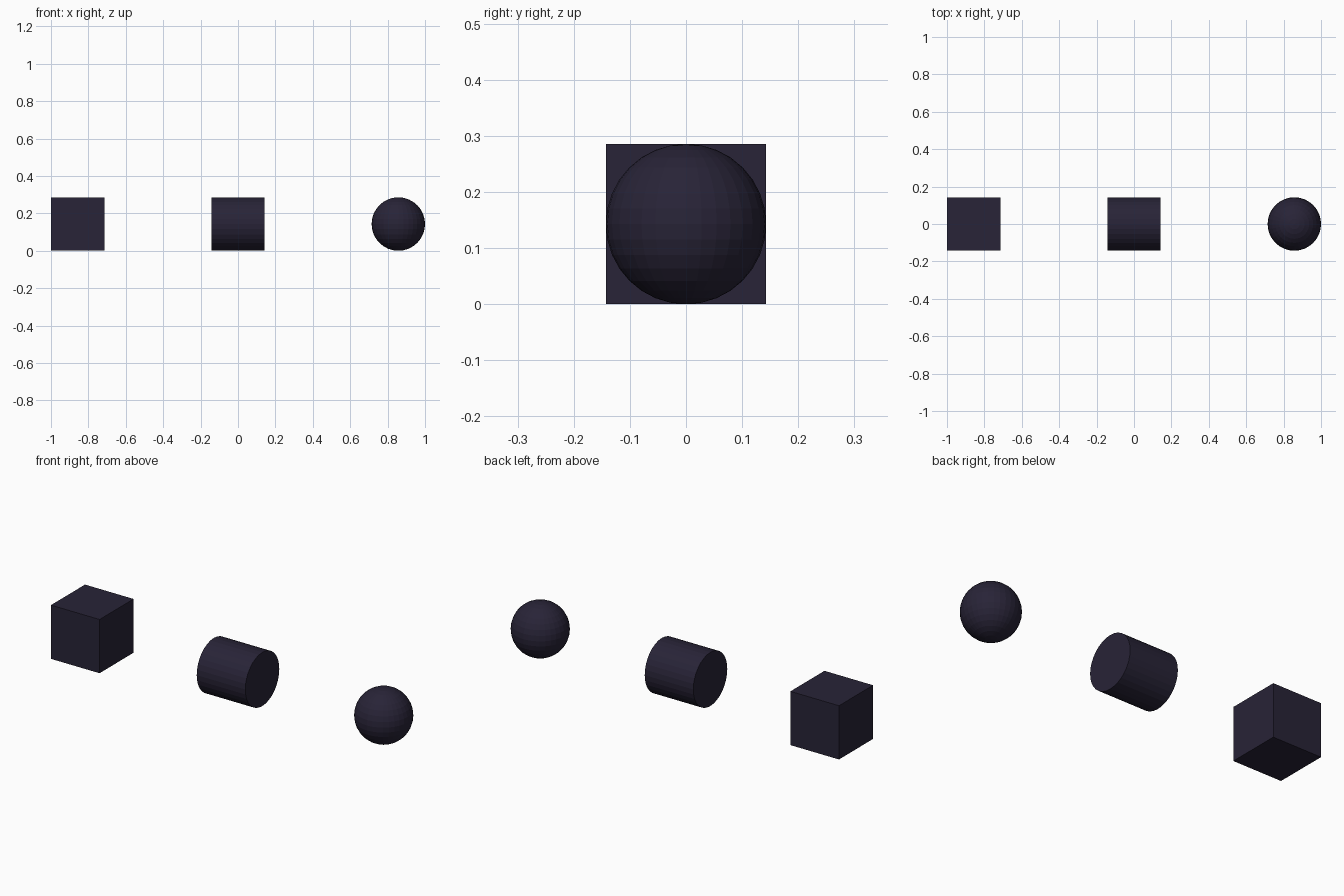
import bpy
from math import pi

if "Cube" in bpy.data.objects:
    bpy.data.objects.remove(bpy.data.objects["Cube"])

SIZE = 2 / 7          # width of every solid
R = SIZE / 2
OFFSET = 1 - R        # distance of the outer solids from the centre

# Dark violet shared by all parts
dark = bpy.data.materials.new("dark_violet")
dark.diffuse_color = (0.021, 0.017, 0.038, 1)
dark.use_nodes = True
dark.node_tree.nodes["Principled BSDF"].inputs["Base Color"].default_value = dark.diffuse_color


def finish(name):
    obj = bpy.context.object
    obj.name = name
    obj.data.materials.append(dark)


# Cube on the left
bpy.ops.mesh.primitive_cube_add(size=SIZE, location=(-OFFSET, 0, R))
finish("cube")

# Cylinder lying along x in the middle
bpy.ops.mesh.primitive_cylinder_add(vertices=32, radius=R, depth=SIZE,
                                    location=(0, 0, R), rotation=(0, pi / 2, 0))
finish("cylinder")

# Faceted sphere on the right
bpy.ops.mesh.primitive_uv_sphere_add(segments=32, ring_count=16, radius=R,
                                     location=(OFFSET, 0, R))
finish("sphere")
